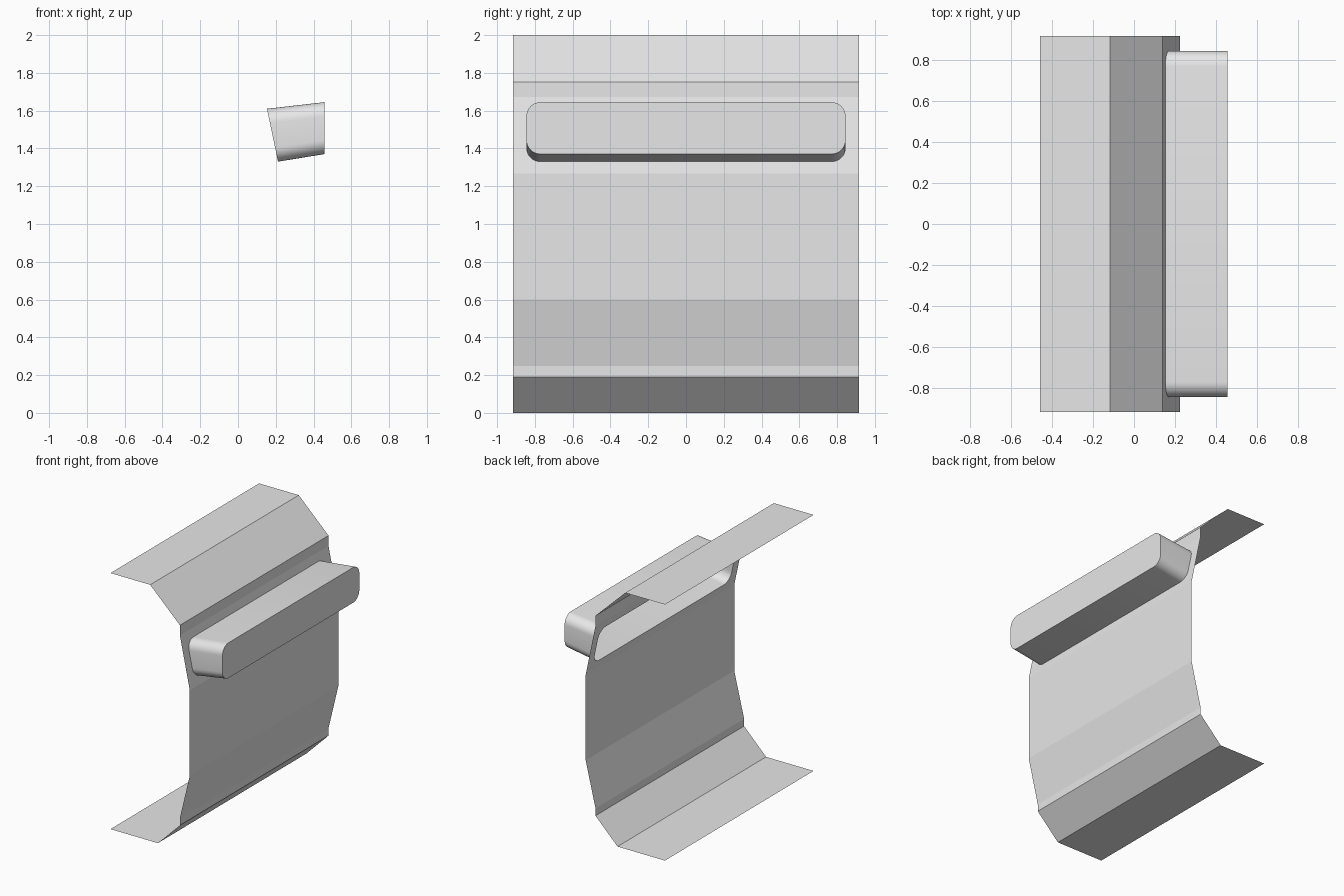
import bpy, bmesh, math

if "Cube" in bpy.data.objects:
    bpy.data.objects.remove(bpy.data.objects["Cube"])

W = 0.917                      # half width of the folded sheet
HOLE_Y, RADIUS, SEG = 0.845, 0.075, 8

grey = bpy.data.materials.new("light grey")
grey.diffuse_color = (0.8, 0.8, 0.8, 1)
grey.use_nodes = True
grey.node_tree.nodes["Principled BSDF"].inputs["Base Color"].default_value = grey.diffuse_color

# Folded sheet profile (x, z), from the top flange down to the bottom flange
profile = [(-0.46, 2.0), (-0.117, 2.0), (0.14, 1.753), (0.14, 1.673), (0.225, 1.268),
           (0.225, 0.6), (0.14, 0.247), (0.14, 0.19), (-0.05, 0.0), (-0.46, 0.0)]
PANEL = 3                      # profile segment that carries the opening


def wall_x(z):
    (x0, z0), (x1, z1) = profile[PANEL], profile[PANEL + 1]
    return x0 + (x1 - x0) * (z - z0) / (z1 - z0)


def rounded_loop(bm, z0, z1, x_of_z):
    """Rounded rectangle in y/z, with x following a rule."""
    verts = []
    corners = [(1, 1), (-1, 1), (-1, -1), (1, -1)]
    for k, (sy, sz) in enumerate(corners):
        cy = sy * (HOLE_Y - RADIUS)
        cz = z1 - RADIUS if sz > 0 else z0 + RADIUS
        for i in range(SEG + 1):
            a = math.pi / 2 * (k + i / SEG)
            y, z = cy + RADIUS * math.cos(a), cz + RADIUS * math.sin(a)
            verts.append(bm.verts.new((x_of_z(z), y, z)))
    return verts


def back_loop(bm):
    return rounded_loop(bm, 1.33, 1.61, wall_x)


def finish(bm, name):
    mesh = bpy.data.meshes.new(name)
    bm.to_mesh(mesh)
    bm.free()
    mesh.materials.append(grey)
    ob = bpy.data.objects.new(name, mesh)
    bpy.context.collection.objects.link(ob)
    return ob


# Folded sheet with a rounded opening in the sloping panel
bm = bmesh.new()
rows = [(bm.verts.new((x, -W, z)), bm.verts.new((x, W, z))) for x, z in profile]
for i, (a, b) in enumerate(zip(rows, rows[1:])):
    if i != PANEL:
        bm.faces.new((a[0], b[0], b[1], a[1]))
a, b = rows[PANEL], rows[PANEL + 1]
edges = []
for ring in ([a[0], b[0], b[1], a[1]], back_loop(bm)):
    for v, w in zip(ring, ring[1:] + ring[:1]):
        edges.append(bm.edges.get((v, w)) or bm.edges.new((v, w)))
filled = bmesh.ops.triangle_fill(bm, edges=edges, use_beauty=True)
for f in filled["geom"]:
    if isinstance(f, bmesh.types.BMFace):
        f.normal_update()
        if f.normal.x < 0:
            f.normal_flip()
finish(bm, "folded_sheet")

# Hollow box pushed out of the opening: rounded sides and a flat front
bm = bmesh.new()
back = back_loop(bm)
front = rounded_loop(bm, 1.37, 1.645, lambda z: 0.457)
n = len(back)
for i in range(n):
    j = (i + 1) % n
    bm.faces.new((back[i], back[j], front[j], front[i]))
bm.faces.new(front)
box = finish(bm, "projecting_box")
box.select_set(True)
bpy.context.view_layer.objects.active = box
bpy.ops.object.shade_smooth_by_angle(angle=math.radians(35))
